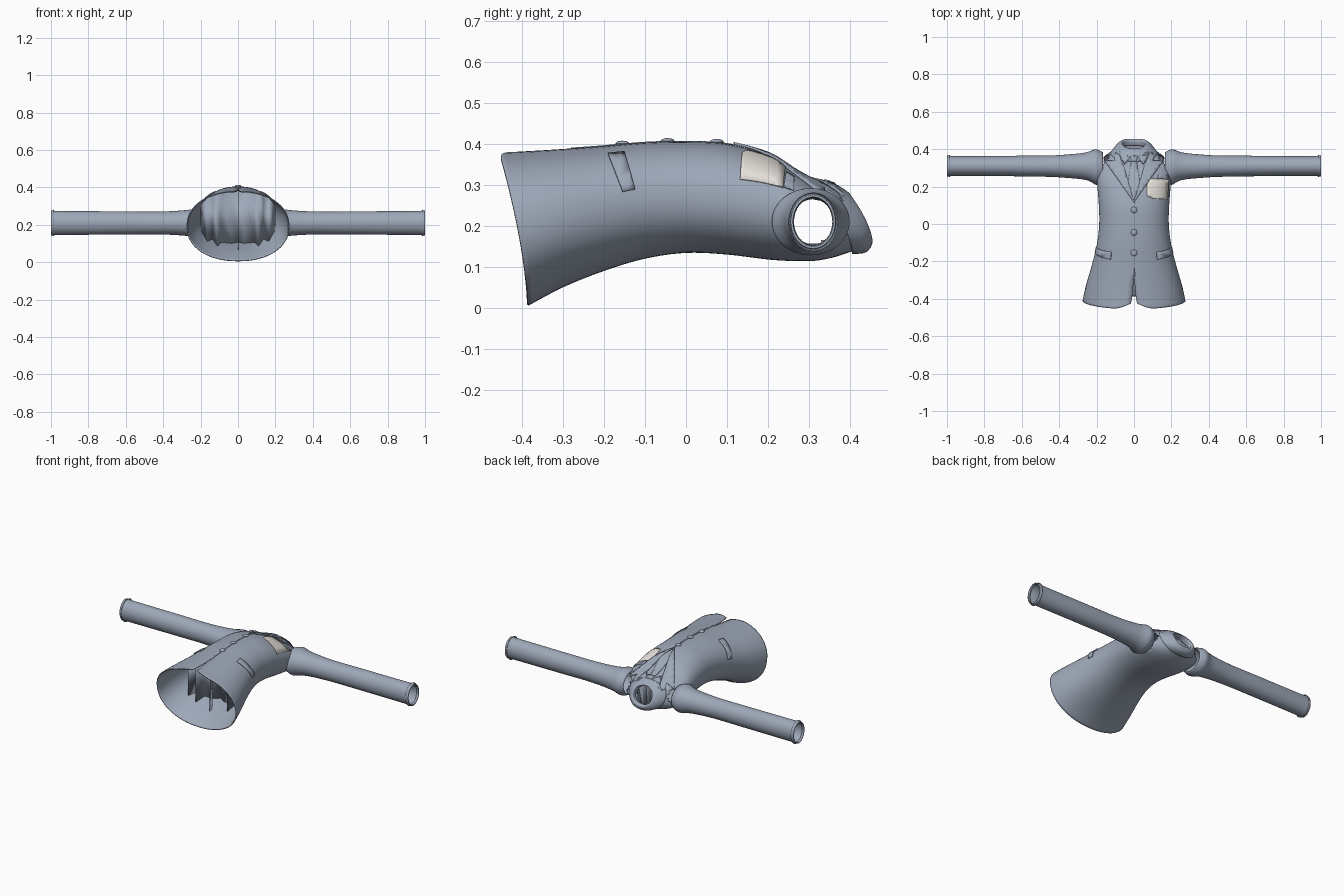
import bpy, bmesh, math
from mathutils import Vector
from mathutils.bvhtree import BVHTree

if "Cube" in bpy.data.objects:
    bpy.data.objects.remove(bpy.data.objects["Cube"])


def material(name, rgb):
    m = bpy.data.materials.new(name)
    m.diffuse_color = (*rgb, 1)
    m.use_nodes = True
    m.node_tree.nodes["Principled BSDF"].inputs["Base Color"].default_value = m.diffuse_color
    return m


CLOTH = material("blue_grey_cloth", (0.34, 0.39, 0.48))
WHITE = material("off_white_cloth", (0.83, 0.80, 0.75))


def finish(bm, name, mat, thick=0.0, offset=-1, angle=40):
    me = bpy.data.meshes.new(name)
    bm.to_mesh(me)
    bm.free()
    me.materials.append(mat)
    ob = bpy.data.objects.new(name, me)
    bpy.context.collection.objects.link(ob)
    bpy.ops.object.select_all(action='DESELECT')
    ob.select_set(True)
    bpy.context.view_layer.objects.active = ob
    bpy.ops.object.shade_smooth_by_angle(angle=math.radians(angle))
    if thick:
        s = ob.modifiers.new("thickness", 'SOLIDIFY')
        s.thickness, s.offset = thick, offset
    return ob


def smooth_rows(rows, steps):
    """Catmull-Rom interpolation between control rows."""
    out = []
    for i in range(len(rows) - 1):
        p0, p1, p2 = rows[max(i - 1, 0)], rows[i], rows[i + 1]
        p3 = rows[min(i + 2, len(rows) - 1)]
        for k in range(steps):
            t = k / steps
            out.append([0.5 * (2 * b + (c - a) * t + (2 * a - 5 * b + 4 * c - d) * t * t
                               + (3 * b - a - 3 * c + d) * t ** 3)
                        for a, b, c, d in zip(p0, p1, p2, p3)])
    return out + [list(rows[-1])]


def skin(grid):
    bm = bmesh.new()
    vs = [[bm.verts.new(p) for p in ring] for ring in grid]
    for a, b in zip(vs, vs[1:]):
        for j in range(len(a) - 1):
            bm.faces.new((a[j], a[j + 1], b[j + 1], b[j]))
    bmesh.ops.remove_doubles(bm, verts=bm.verts, dist=1e-5)
    bmesh.ops.recalc_face_normals(bm, faces=bm.faces)
    return bm


def power(v, e):
    return math.copysign(abs(v) ** e, v)


def ring(row, n=64, slit=None):
    """Cross-section from front point to back point, seam on the front."""
    yt, zt, yb, zb, hw = row
    pts = []
    for j in range(n + 1):
        a = 2 * math.pi * j / n
        x = hw * power(math.sin(a), 0.92)
        c = power(math.cos(a), 0.92)
        t = (1 + c) / 2
        y = yb + (yt - yb) * t ** 1.5
        if abs(x) < 1e-6:
            x = 0.0
        if slit:
            gap, lift = slit
            near = max(0, 1 - min(j, n - j) / 4)
            side = 1 if j < n / 2 else -1
            x += side * gap * near
            y += lift * near ** 2
        pts.append((x, y, zb + (zt - zb) * t))
    return pts


# Jacket body: front y, front z, back y, back z, half width
BODY = [(-.455, .380, -.385, .005, .275), (-.37, .383, -.30, .050, .256),
        (-.22, .393, -.20, .090, .222), (-.10, .403, -.10, .120, .197),
        (0, .405, 0, .134, .186), (.10, .400, .10, .130, .188),
        (.20, .374, .21, .117, .196), (.26, .338, .30, .114, .200),
        (.30, .316, .355, .122, .185), (.335, .305, .40, .136, .130),
        (.37, .292, .43, .142, .085)]
rows = smooth_rows(BODY, 5)
grid = []
for r in rows:
    k = max(0, min(1, (-.28 - r[0]) / .175))
    grid.append(ring(r, slit=(.016 * k, .03 * max(0, k - .6) / .4)))
bm = skin(grid)
surface = BVHTree.FromBMesh(bm)
# armholes
holes = [f for f in bm.faces if abs(f.calc_center_median().x) > .12 and
         ((f.calc_center_median().y - .305) / .068) ** 2 +
         ((f.calc_center_median().z - .212) / .06) ** 2 < 1]
bmesh.ops.delete(bm, geom=holes, context='FACES')
finish(bm, "jacket_body", CLOTH, .006)

# Turned collar around the neck opening
COLLAR = [(.335, .311, .405, .131, .125), (.365, .302, .44, .136, .098),
          (.40, .278, .455, .160, .072), (.395, .268, .445, .172, .062),
          (.36, .262, .42, .165, .062)]
finish(skin([ring(r, 48) for r in smooth_rows(COLLAR, 4)]), "collar", CLOTH, .004)

# Sleeves: x, centre y, half depth y, half height z
SLEEVE = [(.165, .303, .080, .072), (.20, .304, .095, .082), (.225, .308, .086, .078),
          (.26, .309, .073, .071), (.34, .309, .064, .064), (.45, .309, .057, .061),
          (.62, .310, .055, .062), (.80, .310, .053, .063), (.975, .310, .053, .064),
          (.98, .310, .055, .066), (1.0, .310, .055, .066)]
for side, label in ((1, "left"), (-1, "right")):
    grid = []
    for x, cy, ry, rz in smooth_rows(SLEEVE, 3):
        grid.append([(side * x, cy + ry * math.cos(2 * math.pi * j / 32),
                      .21 + rz * math.sin(2 * math.pi * j / 32)) for j in range(33)])
    finish(skin(grid), label + "_sleeve", CLOTH, .006)


def drape(name, pts, mat, lift, thick=.004, from_side=0, cell=.02):
    """Flat outline cut into cells and dropped onto the body surface."""
    bm = bmesh.new()
    if from_side:
        vs = [bm.verts.new((0, p[0], p[1])) for p in pts]
    else:
        vs = [bm.verts.new((p[0], p[1], 0)) for p in pts]
    bm.faces.new(vs)
    for axis in ((1, 2) if from_side else (0, 1)):
        no = Vector([float(i == axis) for i in range(3)])
        for k in range(-25, 26):
            bmesh.ops.bisect_plane(bm, geom=bm.verts[:] + bm.edges[:] + bm.faces[:],
                                   plane_co=no * (k * cell + .0013), plane_no=no)
    bmesh.ops.triangulate(bm, faces=[f for f in bm.faces if len(f.verts) > 4])
    d = Vector((-from_side, 0, 0)) if from_side else Vector((0, 0, -1))
    for v in bm.verts:
        loc, nor, _, _ = surface.ray_cast(v.co - d, d)
        if loc is None:
            loc, nor, _, _ = surface.find_nearest(v.co + Vector((0, 0, .29)))
        if nor.dot(d) > 0:
            nor = -nor
        v.co = loc + nor * lift
    for f in bm.faces:
        f.normal_update()
    if sum(f.normal.dot(d) for f in bm.faces) > 0:
        bmesh.ops.reverse_faces(bm, faces=bm.faces)
    return finish(bm, name, mat, thick)


# Lapels, shirt collar points and pocket flaps on both sides
for s, label in ((1, "left"), (-1, "right")):
    def flip(pts):
        return [(s * x, y) for x, y in pts]
    drape(label + "_lapel", flip([(0, .115), (.155, .335), (.10, .335), (.108, .365),
                                  (.085, .385), (.055, .31)]), CLOTH, .007, .006)
    drape(label + "_shirt_collar_point", flip([(.008, .372), (.05, .315), (.078, .375),
                                               (.06, .395)]), CLOTH, .009, .005)
    drape(label + "_pocket_flap", [(-.19, .373), (-.15, .377), (-.125, .289),
                                   (-.155, .283)], CLOTH, .006, .005, from_side=s)

# Tie with knot
drape("tie_blade", [(-.013, .345), (.013, .345), (.034, .20), (0, .13), (-.034, .20)],
      CLOTH, .005, .004)
drape("tie_knot", [(-.022, .375), (.022, .375), (.014, .335), (-.014, .335)],
      CLOTH, .010, .008)

# White breast patch with pocket welt above
drape("breast_patch", [(.07, .150), (.10, .137), (.178, .132), (.182, .236), (.085, .242),
                       (.07, .21)], WHITE, .004, .003)
drape("breast_welt", [(.125, .243), (.18, .238), (.18, .262), (.13, .262)], CLOTH, .005)

# Front buttons
for i, y in enumerate((.075, -.045, -.155)):
    z = surface.ray_cast(Vector((.002, y, 1)), Vector((0, 0, -1)))[0].z
    bm = bmesh.new()
    bmesh.ops.create_uvsphere(bm, u_segments=16, v_segments=8, radius=1)
    for v in bm.verts:
        v.co = Vector((v.co.x * .017, y + v.co.y * .017, z + .002 + v.co.z * .007))
    finish(bm, f"button_{i + 1}", CLOTH)

# Front overlap edge
drape("front_overlap", [(0, -.28), (.006, -.28), (.006, .115), (0, .115)], CLOTH, .002, .002)

# Pleated lining inside the skirt of the jacket
half = [(0, -.17), (.035, -.19), (.09, -.20), (.11, -.265), (.135, -.20), (.165, -.26),
        (.20, -.20)]
folds = [(-x, y) for x, y in reversed(half[1:])] + half
top, low = [], []
for x, y in folds:
    for store, d in ((top, 1), (low, -1)):
        hit = surface.ray_cast(Vector((x, y, .22)), Vector((0, 0, d)))[0]
        store.append((x, y, (hit.z if hit else .22) - d * .006))
finish(skin([top, low]), "pleated_lining", CLOTH, .003, 0, 15)
